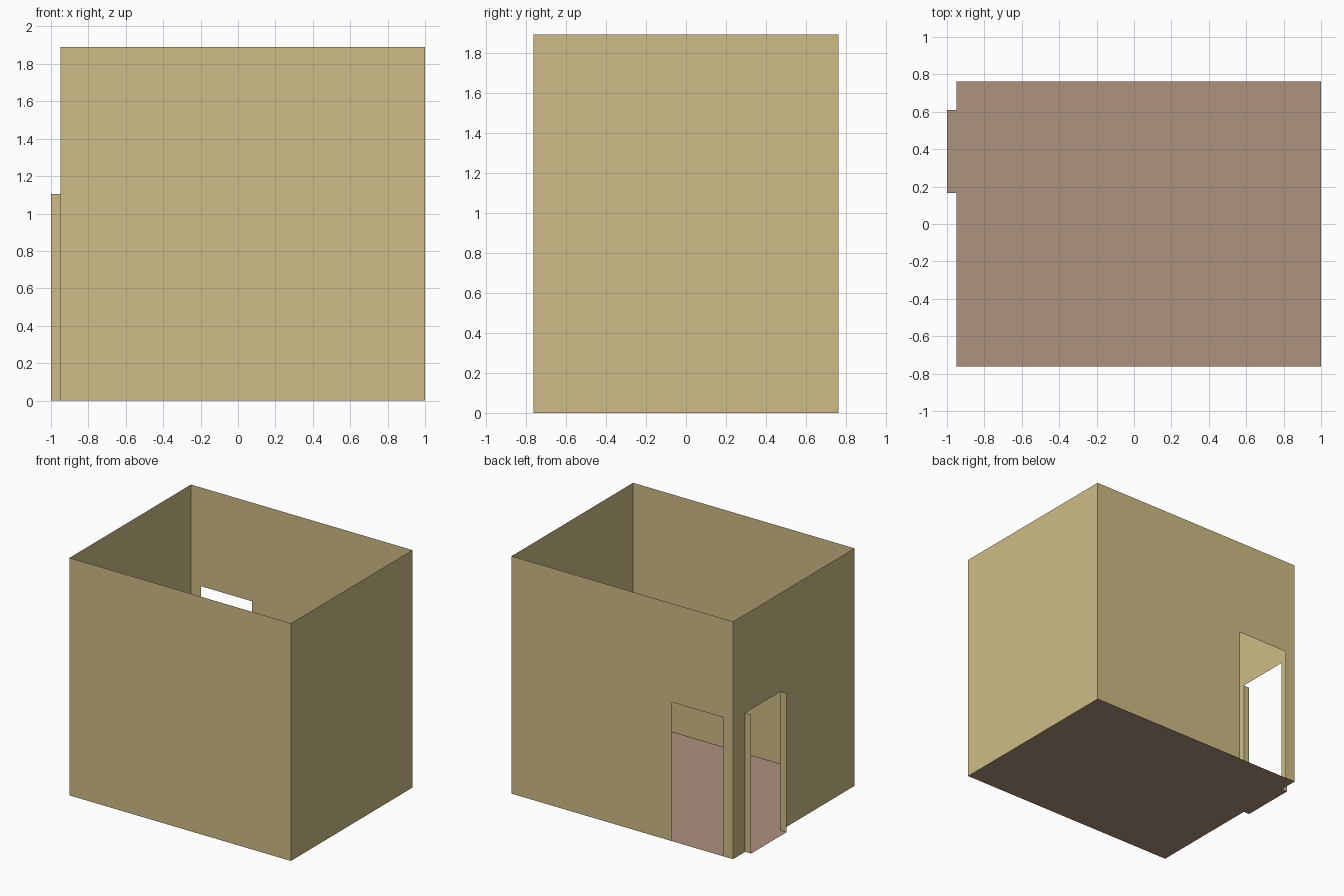
import bpy

if "Cube" in bpy.data.objects:
    bpy.data.objects.remove(bpy.data.objects["Cube"])

X0, X1, Y, H = -0.948, 1.0, 0.763, 1.89   # room shell
DOOR_H = 1.105
SIDE_DOOR = (0.165, 0.61)                 # y range in the left wall
BACK_DOOR = (-0.86, -0.41)                # x range in the back wall


def material(name, rgb):
    m = bpy.data.materials.new(name)
    lin = [((c / 255 + 0.055) / 1.055) ** 2.4 for c in rgb]
    m.diffuse_color = (*lin, 1)
    m.use_nodes = True
    m.node_tree.nodes["Principled BSDF"].inputs["Base Color"].default_value = m.diffuse_color
    return m


wall_mat = material("tan_plaster", (206, 188, 134))
floor_mat = material("brown_floor", (173, 146, 126))


def panel(name, points, mat):
    """One flat sheet from an outline."""
    me = bpy.data.meshes.new(name)
    me.from_pydata(points, [], [range(len(points))])
    me.materials.append(mat)
    ob = bpy.data.objects.new(name, me)
    bpy.context.collection.objects.link(ob)
    return ob


def wall_outline(a, b, door=None):
    """Upright rectangle from a to b, with an optional doorway notch."""
    pts = [(a, 0), (a, H), (b, H), (b, 0)]
    if door:
        lo, hi = door
        pts += [(hi, 0), (hi, DOOR_H), (lo, DOOR_H), (lo, 0)]
    return pts


# Walls: front faces -y, back +y, left -x, right +x
panel("front_wall", [(u, -Y, z) for u, z in reversed(wall_outline(X0, X1))], wall_mat)
panel("back_wall", [(u, Y, z) for u, z in wall_outline(X0, X1, BACK_DOOR)], wall_mat)
panel("left_wall", [(X0, u, z) for u, z in reversed(wall_outline(-Y, Y, SIDE_DOOR))][::-1], wall_mat)
panel("right_wall", [(X1, u, z) for u, z in reversed(wall_outline(-Y, Y))], wall_mat)

# Jambs sticking out beside the left doorway
for label, y in zip(("front", "back"), SIDE_DOOR):
    panel(label + "_door_jamb", [(-1, y, 0), (-1, y, DOOR_H), (X0, y, DOOR_H), (X0, y, 0)], wall_mat)

# Floor, with a threshold tongue through the left doorway
lo, hi = SIDE_DOOR
panel("floor", [(X0, -Y, 0), (X1, -Y, 0), (X1, Y, 0), (X0, Y, 0),
                (X0, hi, 0), (-1, hi, 0), (-1, lo, 0), (X0, lo, 0)], floor_mat)
